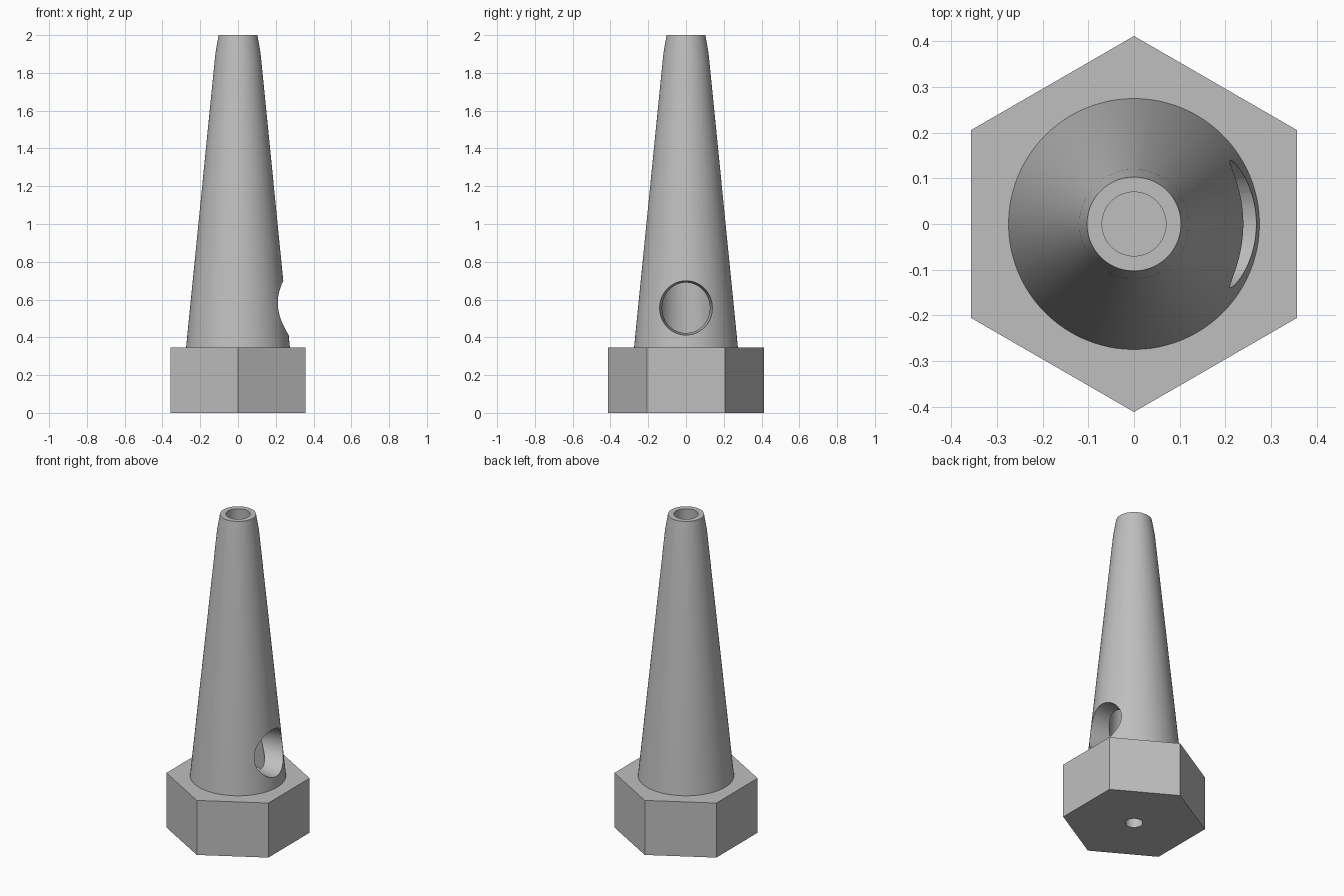
import bpy
import bmesh
from math import cos, sin, pi, radians

default = bpy.data.objects.get("Cube")
if default:
    bpy.data.objects.remove(default, do_unlink=True)

grey = bpy.data.materials.new("plain grey")
grey.use_nodes = True
COLOUR = (0.52, 0.52, 0.52, 1)
grey.diffuse_color = COLOUR
grey.node_tree.nodes["Principled BSDF"].inputs["Base Color"].default_value = COLOUR


def lathe(name, profile, sides, ring=False):
    """Revolve (radius, z) points about z; a ring joins its last row to its first."""
    bm = bmesh.new()
    rows = [[bm.verts.new((r * cos(pi / 2 + 2 * pi * i / sides),
                           r * sin(pi / 2 + 2 * pi * i / sides), z))
             for i in range(sides)] for r, z in profile]
    pairs = list(zip(rows, rows[1:]))
    if ring:
        pairs.append((rows[-1], rows[0]))
    else:
        bm.faces.new(rows[0])
        bm.faces.new(rows[-1])
    for low, high in pairs:
        for i in range(sides):
            j = (i + 1) % sides
            bm.faces.new((low[i], low[j], high[j], high[i]))
    bmesh.ops.recalc_face_normals(bm, faces=bm.faces)
    mesh = bpy.data.meshes.new(name)
    bm.to_mesh(mesh)
    bm.free()
    mesh.materials.append(grey)
    obj = bpy.data.objects.new(name, mesh)
    bpy.context.collection.objects.link(obj)
    return obj


def activate(obj):
    bpy.ops.object.select_all(action='DESELECT')
    obj.select_set(True)
    bpy.context.view_layer.objects.active = obj


def cut(obj, cutter):
    """Subtract the cutter, then discard it."""
    cutter.hide_render = True
    mod = obj.modifiers.new("cut", 'BOOLEAN')
    mod.operation = 'DIFFERENCE'
    mod.solver = 'EXACT'
    mod.object = cutter
    activate(obj)
    bpy.ops.object.modifier_apply(modifier=mod.name)
    bpy.data.objects.remove(cutter, do_unlink=True)


BASE_TOP = 0.345

# Hexagonal base with a blind socket underneath
base = lathe("hexagonal_base", [(0.412, 0), (0.412, BASE_TOP)], 6)
cut(base, lathe("socket_cutter", [(0.05, -0.1), (0.05, 0.2)], 48))

# Hollow tapered barrel with a steeper lip at the top
barrel = lathe("tapered_barrel", [
    (0.275, BASE_TOP), (0.12, 1.9), (0.103, 2.0),
    (0.07, 2.0), (0.158, BASE_TOP)], 96, ring=True)

# Tapering side port into the hollow
port = lathe("port_cutter", [(0.119, 0), (0.158, 0.4)], 64)
port.rotation_euler = (0, pi / 2, 0)
port.location = (0, 0, 0.557)
bpy.context.view_layer.update()
cut(barrel, port)

for part in (base, barrel):
    activate(part)
    bpy.ops.object.shade_smooth_by_angle(angle=radians(30))
